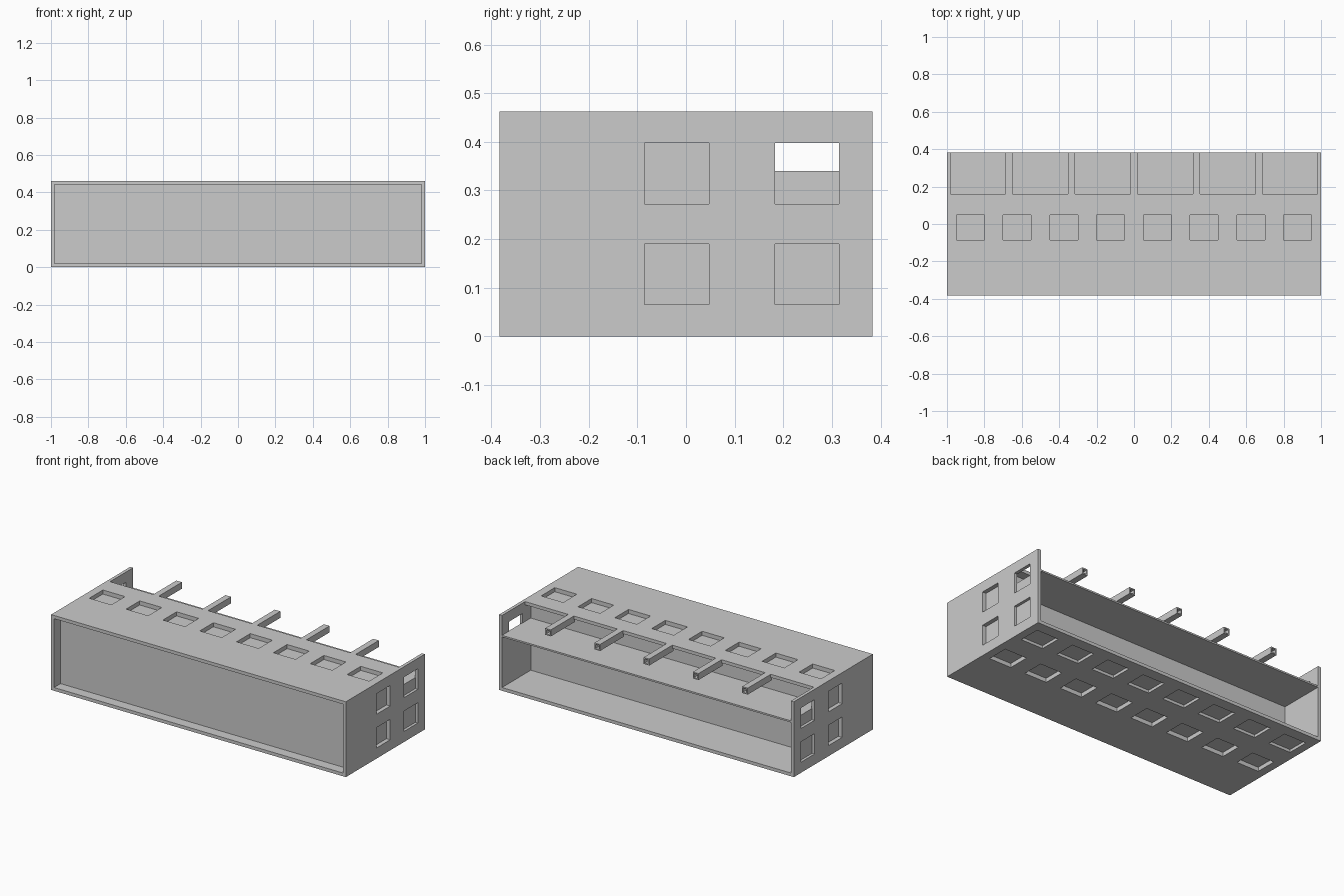
import bpy, bmesh

if "Cube" in bpy.data.objects:
    bpy.data.objects.remove(bpy.data.objects["Cube"])

W, D, H = 1.0, 0.383, 0.462      # half width, half depth, height
T = 0.02                         # wall thickness

def boxes(name, spans):
    """One object made of axis-aligned boxes (x0, x1, y0, y1, z0, z1)."""
    bm = bmesh.new()
    for x0, x1, y0, y1, z0, z1 in spans:
        vs = bmesh.ops.create_cube(bm, size=1)["verts"]
        for v in vs:
            v.co.x = x1 if v.co.x > 0 else x0
            v.co.y = y1 if v.co.y > 0 else y0
            v.co.z = z1 if v.co.z > 0 else z0
    me = bpy.data.meshes.new(name)
    bm.to_mesh(me)
    bm.free()
    ob = bpy.data.objects.new(name, me)
    bpy.context.collection.objects.link(ob)
    return ob

def cut(target, name, spans):
    """Subtract boxes from the target and apply."""
    c = boxes(name, spans)
    c.hide_render = True
    m = target.modifiers.new(name, 'BOOLEAN')
    m.operation, m.solver, m.object = 'DIFFERENCE', 'EXACT', c
    bpy.context.view_layer.objects.active = target
    bpy.ops.object.modifier_apply(modifier=m.name)
    bpy.data.objects.remove(c)

body = boxes("housing", [(-W, W, -D, D, 0, H)])
xi = W - T

# front recess, lower rear bay, upper rear bay above the shelf
cut(body, "bays", [
    (-xi, xi, -D - .1, -.32, T, H - T),
    (-xi, xi, .105, D + .1, T, .33),
    (-xi, xi, .105, D + .1, .34, H - T)])

# open top behind the top plate
cut(body, "top_opening", [(-xi, xi, .16, D + .1, .40, H + .1)])

# blind windows in top, underside and sides
cols = [(-.95 + .25 * i, -.80 + .25 * i) for i in range(8)]
front_row, back_row = (-.085, .047), (.183, .315)
pockets = []
for a, b in cols:
    pockets.append((a, b, *front_row, H - .025, H + .1))
    pockets.append((a, b, *front_row, -.1, .025))
    pockets.append((a, b, *back_row, -.1, .017))
for z in ((.065, .19), (.272, .398)):
    for row, d in ((front_row, .025), (back_row, .017)):
        pockets.append((W - d, W + .1, *row, *z))
        pockets.append((-W - .1, -W + d, *row, *z))
cut(body, "windows", pockets)

# rear upper side windows break through above the shelf
cut(body, "through_windows", [
    (W - .05, W + .1, *back_row, .34, .398),
    (-W - .1, -W + .05, *back_row, .34, .398)])

# hollow bars reaching back from the top plate
bar_x = [-.668 + .334 * i for i in range(5)]
bars = boxes("rear_bars", [(x - .019, x + .019, .15, D, H - .04, H) for x in bar_x])
cut(bars, "bar_bores", [(x - .012, x + .012, .17, D + .1, H - .033, H - .007) for x in bar_x])
